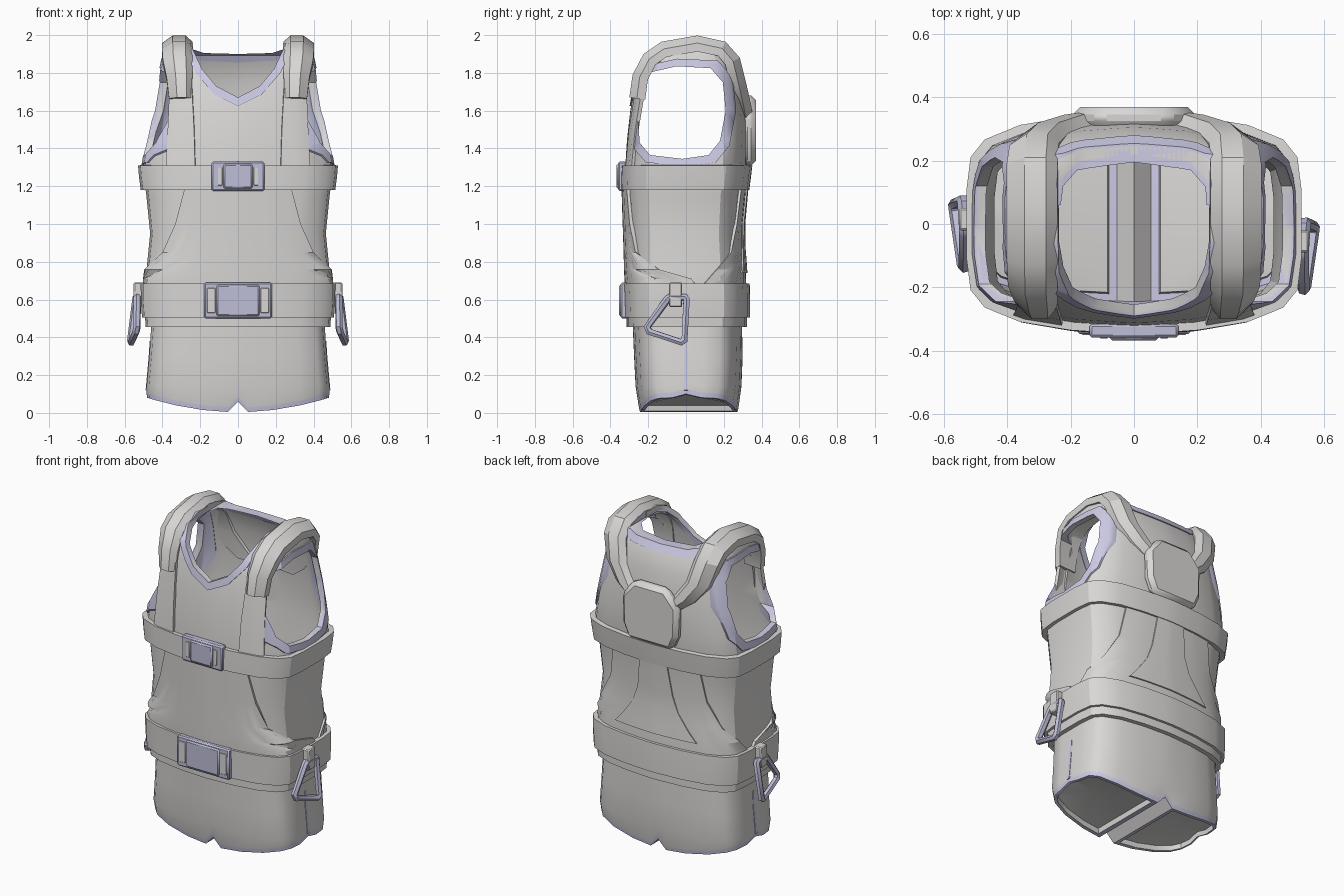
import bpy, bmesh, math
from mathutils import Vector

if "Cube" in bpy.data.objects:
    bpy.data.objects.remove(bpy.data.objects["Cube"])

def mat(name, c):
    m = bpy.data.materials.new(name)
    m.diffuse_color = (*c, 1)
    m.use_nodes = True
    m.node_tree.nodes["Principled BSDF"].inputs["Base Color"].default_value = m.diffuse_color
    return m

GREY = mat("light grey fabric", (0.70, 0.685, 0.675))
TRIM = mat("lavender trim", (0.61, 0.60, 0.79))
METAL = mat("lavender buckle", (0.52, 0.52, 0.69))

# body section: one quadrant from front centre to side, in units of half width and depth
Q = [(0, 1), (.11, .993), (.38, .965), (.68, .89), (.89, .76), (.975, .6), (1, .3), (1, 0)]
QA = [math.degrees(math.atan2(u, v)) for u, v in Q]
RING = QA + [180 - a for a in QA[-2::-1]]
RING = RING + [360 - a for a in RING[-2:0:-1]]
HALF = len(RING) // 2

# body tables: z, half width, front depth, back depth
VEST = [(.46, .475, .30, .31), (.6, .485, .303, .31), (.75, .485, .31, .305), (.95, .465, .315, .29),
        (1.15, .485, .325, .305), (1.3, .505, .322, .325), (1.45, .48, .312, .33), (1.6, .45, .295, .325),
        (1.75, .422, .268, .305), (1.85, .403, .235, .275), (1.92, .39, .16, .235), (1.955, .375, .06, .13)]
SHORTS = [(.02, .482, .245, .275), (.1, .488, .265, .292), (.3, .47, .275, .30), (.53, .455, .285, .295)]

def dims(tab, z):
    z = min(max(z, tab[0][0]), tab[-1][0])
    for p, q in zip(tab, tab[1:]):
        if z <= q[0]:
            k = (z - p[0]) / (q[0] - p[0])
            return [p[i] + (q[i] - p[i]) * k for i in (1, 2, 3)]

def surf(tab, z, t, off=0):
    """Point on the body; t in degrees, 0 = front, 90 = right side."""
    a, f, b = dims(tab, z)
    s, c = math.sin(math.radians(t)), math.cos(math.radians(t))
    S, C = abs(s), abs(c)
    for (u0, v0), (u1, v1) in zip(Q, Q[1:]):
        if S * v1 - C * u1 <= 1e-6:
            r = (u0 * v1 - u1 * v0) / (S * (v1 - v0) - C * (u1 - u0))
            break
    return Vector(((a + off) * s * r, -((f if c > 0 else b) + off) * c * r, z))

def ang(x, z):
    u = min(x / dims(VEST, z)[0], .999)
    for (u0, v0), (u1, v1) in zip(Q, Q[1:]):
        if u <= u1:
            return math.degrees(math.atan2(u, v0 + (v1 - v0) * (u - u0) / (u1 - u0)))

def finish(ob, smooth=30):
    bpy.ops.object.select_all(action='DESELECT')
    ob.select_set(True)
    bpy.context.view_layer.objects.active = ob
    bpy.ops.object.shade_smooth_by_angle(angle=math.radians(smooth))

def make(name, bm, mats, smooth=30, recalc=True):
    if recalc:
        bmesh.ops.recalc_face_normals(bm, faces=bm.faces)
    me = bpy.data.meshes.new(name)
    bm.to_mesh(me)
    bm.free()
    for m in mats:
        me.materials.append(m)
    ob = bpy.data.objects.new(name, me)
    bpy.context.collection.objects.link(ob)
    finish(ob, smooth)
    return ob

def modify(ob, kind, **kw):
    bpy.context.view_layer.objects.active = ob
    m = ob.modifiers.new("m", kind)
    for k, v in kw.items():
        setattr(m, k, v)
    bpy.ops.object.modifier_apply(modifier=m.name)

def loft(name, rows, off, thick, m, cols=12, tab=VEST, cap=False):
    """Sheet following the body; rows are (z, start angle, end angle) or (z,) for a full ring."""
    bm = bmesh.new()
    full = len(rows[0]) == 1
    g = []
    for r in rows:
        ts = RING if full else [r[1] + (r[2] - r[1]) * j / cols for j in range(cols + 1)]
        g.append([bm.verts.new(surf(tab, r[0], t, off)) for t in ts])
    for p, q in zip(g, g[1:]):
        for j in range(len(p) if full else cols):
            k = (j + 1) % len(p)
            bm.faces.new((p[j], p[k], q[k], q[j]))
    if cap:
        bm.faces.new(g[-1])
    ob = make(name, bm, [m], recalc=False)
    modify(ob, 'SOLIDIFY', thickness=thick, offset=-1)
    finish(ob)
    return ob

def ring(name, z0, z1, off, thick, m):
    return loft(name, [(z0,), ((z0 + z1) / 2,), (z1,)], off, thick, m)

def prism(name, pts, axis, lo, hi, m=GREY, bevel=0):
    bm = bmesh.new()
    put = (lambda p, d: (d, *p)) if axis == 'x' else (lambda p, d: (p[0], d, p[1]))
    a, b = [[bm.verts.new(put(p, d)) for p in pts] for d in (lo, hi)]
    bm.faces.new(a)
    bm.faces.new(b)
    for i in range(len(pts)):
        j = (i + 1) % len(pts)
        bm.faces.new((a[i], a[j], b[j], b[i]))
    ob = make(name, bm, [m])
    if bevel:
        modify(ob, 'BEVEL', width=bevel, segments=1)
    return ob

def box(name, x0, x1, y0, y1, z0, z1, m, bevel=.008):
    return prism(name, [(x0, z0), (x1, z0), (x1, z1), (x0, z1)], 'y', y0, y1, m, bevel)

# vest shell with neck and arm openings, plus lavender trims round the openings
def shell(name, off, thick, m):
    return loft(name, [(r[0],) for r in VEST], off, thick, m, cap=True)

def cut(ob, cutter, op):
    modify(ob, 'BOOLEAN', object=cutter, operation=op, solver='EXACT', use_self=True)

def sym(half):
    return half + [(-x, z) for x, z in reversed(half) if x > 0]

FRONT = sym([(.25, 2.1), (.237, 1.92), (.19, 1.82), (.115, 1.73), (0, 1.67)])
FRONT_BIG = sym([(.285, 2.1), (.272, 1.9), (.225, 1.8), (.125, 1.685), (0, 1.625)])
BACK = sym([(.25, 2.1), (.24, 1.925), (.18, 1.905), (0, 1.9)])
BACK_BIG = sym([(.285, 2.1), (.275, 1.9), (.2, 1.865), (0, 1.855)])
ARM = [(-.2, 1.8), (-.05, 1.835), (.13, 1.825), (.195, 1.75), (.21, 1.6), (.18, 1.44), (.12, 1.365),
       (-.02, 1.345), (-.19, 1.365), (-.245, 1.43), (-.255, 1.57), (-.235, 1.72)]
ARM_BIG = [((y + .02) * 1.2 - .01, min(1.59 + (z - 1.59) * 1.17, 1.875)) for y, z in ARM]

vest = shell("vest", 0, .025, GREY)
holes = [("neck_trim_front", FRONT, FRONT_BIG, 'y', -.6, .06, -.6, .05),
         ("neck_trim_back", BACK, BACK_BIG, 'y', .05, .6, .05, .6),
         ("arm_trim_right", ARM, ARM_BIG, 'x', .3, 1, .33, 1),
         ("arm_trim_left", ARM, ARM_BIG, 'x', -1, -.3, -1, -.33)]
cutters = [(prism("small_cutter", h[1], *h[3:6]), prism("big_cutter", h[2], h[3], *h[6:])) for h in holes]
for (name, *_), (s, b) in zip(holes, cutters):
    trim = shell(name, .008, .036, TRIM)
    cut(vest, s, 'DIFFERENCE')
    cut(trim, b, 'INTERSECT')
    if "neck" in name:
        for other in cutters[:2]:
            cut(trim, other[0], 'DIFFERENCE')
    else:
        cut(trim, s, 'DIFFERENCE')
    finish(trim)
for c in sum(cutters, ()):
    bpy.data.objects.remove(c)
finish(vest)

# shorts with two shallow leg openings and a groove between the legs
bm = bmesh.new()
COLS = len(RING)
def hem(p, i):
    if i in (0, HALF):
        return .06
    return .004 + .076 * (abs(p.x) / .48) ** 2 + (.02 if i in (HALF // 2, HALF * 3 // 2) else 0)
rings = []
for z in (.53, .3, .14, .045, .02):
    rg = []
    for i, t in enumerate(RING):
        p = surf(SHORTS, z, t)
        if z < .1:
            p.z = hem(p, i) + (.025 if z > .03 else 0)
        rg.append(bm.verts.new(p))
    rings.append(rg)
for n, (p, q) in enumerate(zip(rings, rings[1:])):
    for j in range(COLS):
        k = (j + 1) % COLS
        bm.faces.new((q[j], q[k], p[k], p[j])).material_index = int(n == 3)
low = rings[-1]
for ids in (range(1, HALF), range(HALF + 1, COLS)):
    outer = [low[i] for i in ids]
    mid = sum((v.co for v in outer), Vector()) / len(outer)
    inner = [bm.verts.new(v.co.lerp(mid, .09)) for v in outer]
    deep = [bm.verts.new(v.co.lerp(mid, .02) + Vector((0, 0, .03))) for v in inner]
    for lo, hi, mi in ((outer, inner, 1), (inner, deep, 0)):
        for j in range(len(lo)):
            k = (j + 1) % len(lo)
            bm.faces.new((lo[j], lo[k], hi[k], hi[j])).material_index = mi
    top = bm.verts.new(mid + Vector((0, 0, .045)))
    for j in range(len(deep)):
        bm.faces.new((deep[j], deep[(j + 1) % len(deep)], top))
bm.faces.new((low[0], low[1], low[HALF - 1], low[HALF]))
bm.faces.new((low[0], low[HALF], low[HALF + 1], low[-1]))
make("shorts", bm, [GREY, TRIM], 35)
for s, c in (("right", 90), ("left", 270)):
    loft("side_seam_" + s, [(.12, c - 2, c + 2), (.3, c - 2, c + 2), (.38, c - 1, c + 1)], .003, .006, TRIM, 2, SHORTS)

# belts and hem
ring("vest_hem", .455, .52, .014, .03, GREY)
ring("waist_belt", .505, .685, .03, .04, GREY)
ring("chest_belt", 1.18, 1.31, .026, .036, GREY)

# raised front and back panels
front = [(.67, 100), (.71, 95), (.76, 66), (.85, ang(.385, .85)), (1.0, ang(.32, 1)), (1.2, ang(.27, 1.2))]
loft("front_panel", [(z, -w, w) for z, w in front], .018, .022, GREY, 24)
back = [(.67, 75), (.76, 62), (.85, 48), (1.0, 38), (1.2, 33)]
loft("back_panel", [(z, 180 - w, 180 + w) for z, w in back], .012, .016, GREY, 20)
lumbar = [(.74, .27), (.8, .22), (.9, .15), (1.0, .115), (1.2, .09)]
loft("lumbar_panel", [(z, 180 - ang(w, z), 180 + ang(w, z)) for z, w in lumbar], .02, .02, GREY, 10)

# shoulder webbing and padded straps
PATH = [(.305, -.30, 1.67, .06), (.31, -.283, 1.79, .068), (.32, -.225, 1.9, .078), (.322, -.13, 1.965, .08),
        (.322, .06, 1.998, .08), (.322, .21, 1.965, .08), (.315, .285, 1.88, .078), (.28, .32, 1.74, .075),
        (.2, .345, 1.63, .07), (.13, .355, 1.57, .06)]
for s, side in ((1, "right"), (-1, "left")):
    web = []
    for z, a, b in ((1.29, .22, .37), (1.5, .225, .36), (1.72, .235, .35)):
        lo, hi = sorted((s * ang(a, z), s * ang(b, z)))
        web.append((z, lo, hi))
    loft("shoulder_webbing_" + side, web, .016, .02, GREY, 4)
    bm = bmesh.new()
    pr = []
    for i, (x, y, z, w) in enumerate(PATH):
        p, q = PATH[max(i - 1, 0)], PATH[min(i + 1, len(PATH) - 1)]
        n = Vector((0, p[2] - q[2], q[1] - p[1])).normalized()
        sec = [(-1, -.075), (-1, -.032), (-.55, 0), (.3, 0), (1, -.04), (1, -.085)]
        pr.append([bm.verts.new(Vector((s * (x + u * w), y, z)) + n * h) for u, h in sec])
    for p, q in zip(pr, pr[1:]):
        for j in range(6):
            bm.faces.new((p[j], p[(j + 1) % 6], q[(j + 1) % 6], q[j]))
    bm.faces.new(pr[0])
    bm.faces.new(pr[-1])
    make("shoulder_pad_" + side, bm, [GREY], 28)

# back plate joining the straps
prism("back_plate", sym([(.11, 1.68), (.195, 1.58), (.19, 1.4), (.15, 1.31)]), 'y', .3, .37, GREY, .025)

# buckles: frame, centre block, webbing showing through slots
for name, w, z0, z1, y, slot, sw in (("chest", .14, 1.175, 1.33, -.345, .095, .012),
                                     ("waist", .18, .5, .69, -.333, .142, .022)):
    box(name + "_buckle", -w, w, y - .014, y + .03, z0, z1, METAL)
    c = slot - sw - .006
    box(name + "_buckle_block", -c, c, y - .023, y, z0 + .012, z1 - .012, METAL)
    for s in (-1, 1):
        box(name + "_buckle_slot", s * slot - sw, s * slot + sw, y - .017, y, z0 + .03, z1 - .03, GREY, .002)

# side clips hanging from the waist belt
for s, side, dy in ((1, "right", 0), (-1, "left", .07)):
    box("clip_tab_" + side, *sorted((s * .49, s * .552)), -.09 + dy, -.02 + dy, .56, .69, GREY, .006)
    cu = bpy.data.curves.new("clip", 'CURVE')
    cu.dimensions = '3D'
    cu.bevel_depth, cu.bevel_resolution = .02, 1
    sp = cu.splines.new('POLY')
    pts = [(.535, -.205, .455), (.533, -.1, .6), (.533, -.085, .612), (.538, -.005, .612), (.54, .003, .6),
           (.567, -.008, .385), (.565, -.025, .374), (.54, -.195, .43)]
    sp.points.add(len(pts) - 1)
    for p, (x, y, z) in zip(sp.points, pts):
        p.co = (s * x, y + dy, z, 1)
    sp.use_cyclic_u = True
    tmp = bpy.data.objects.new("clip_curve", cu)
    bpy.context.collection.objects.link(tmp)
    me = bpy.data.meshes.new_from_object(tmp.evaluated_get(bpy.context.evaluated_depsgraph_get()))
    bpy.data.objects.remove(tmp)
    me.materials.clear()
    me.materials.append(METAL)
    ob = bpy.data.objects.new("clip_" + side, me)
    bpy.context.collection.objects.link(ob)
    finish(ob, 40)
